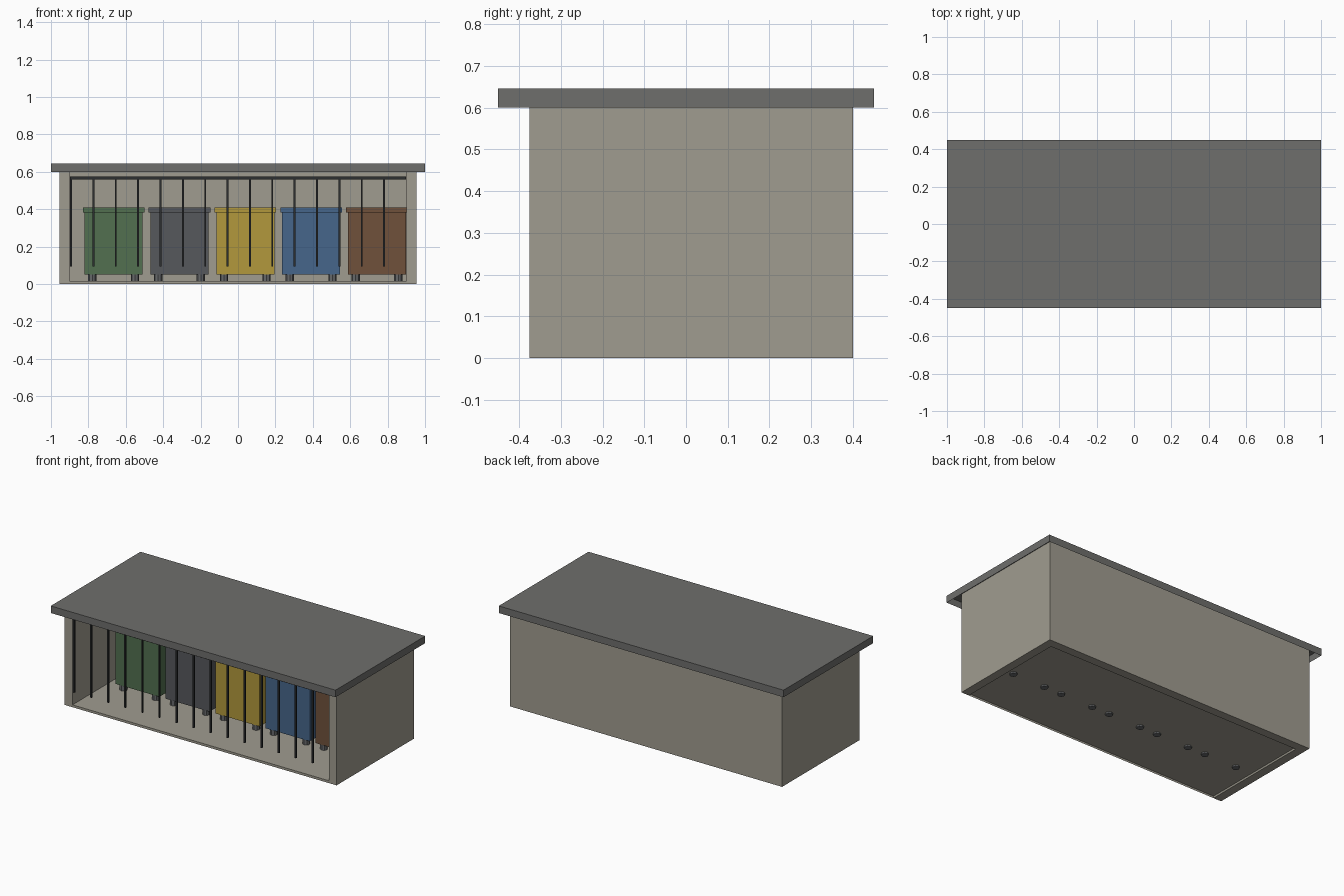
import bpy, bmesh
from mathutils import Matrix, Vector

if "Cube" in bpy.data.objects:
    bpy.data.objects.remove(bpy.data.objects["Cube"])


def material(name, hex_rgb):
    def lin(c):
        c /= 255
        return c / 12.92 if c < 0.04045 else ((c + 0.055) / 1.055) ** 2.4
    m = bpy.data.materials.new(name)
    m.diffuse_color = (*[lin(int(hex_rgb[i:i + 2], 16)) for i in (0, 2, 4)], 1)
    m.use_nodes = True
    m.node_tree.nodes["Principled BSDF"].inputs["Base Color"].default_value = m.diffuse_color
    return m


def finish(bm, name, mat):
    bmesh.ops.recalc_face_normals(bm, faces=bm.faces)
    me = bpy.data.meshes.new(name)
    bm.to_mesh(me)
    bm.free()
    ob = bpy.data.objects.new(name, me)
    bpy.context.collection.objects.link(ob)
    me.materials.append(mat)
    return ob


def add_box(bm, lo, hi):
    lo, hi = Vector(lo), Vector(hi)
    mat = Matrix.Translation((lo + hi) / 2) @ Matrix.Diagonal((*(hi - lo), 1))
    return bmesh.ops.create_cube(bm, size=1, matrix=mat)["verts"]


def box(name, lo, hi, mat):
    bm = bmesh.new()
    add_box(bm, lo, hi)
    return finish(bm, name, mat)


def tray(name, lo, hi, t, mat):
    """Box hollowed from below, leaving a thin rim."""
    bm = bmesh.new()
    add_box(bm, lo, hi)
    bmesh.ops.recalc_face_normals(bm, faces=bm.faces)
    bottom = min(bm.faces, key=lambda f: f.calc_center_median().z)
    bmesh.ops.inset_region(bm, faces=[bottom], thickness=t)
    for v in bottom.verts:
        v.co.z = hi[2] - t
    return finish(bm, name, mat)


wall = material("wall_stone", "a09c90")
roof = material("roof_grey", "6e6e6c")
steel = material("dark_steel", "2c2e30")
rubber = material("wheel_grey", "66686a")

# Three-sided shell, open at the front
bm = bmesh.new()
outline = [(-.955, -.375), (-.9, -.375), (-.9, .345), (.9, .345),
           (.9, -.375), (.955, -.375), (.955, .4), (-.955, .4)]
face = bm.faces.new([bm.verts.new((x, y, 0)) for x, y in outline])
top = bmesh.ops.extrude_face_region(bm, geom=[face])["geom"]
for v in top:
    if isinstance(v, bmesh.types.BMVert):
        v.co.z = .638
finish(bm, "shelter_walls", wall)

# Floor and overhanging roof
tray("floor", (-.9, -.375, 0), (.9, .345, .015), .005, wall)
tray("roof", (-1, -.45, .6), (1, .45, .645), .005, roof)

# Front rail with hanging bars
box("front_rail", (-.897, -.374, .559), (.897, -.358, .575), steel)
for i in range(15):
    x = -.893 + i * .1196
    box(f"front_bar_{i + 1}", (x - .005, -.371, .093), (x + .005, -.361, .56), steel)

# Row of bins, each with a lid and two castors
colours = {"green": "527050", "grey": "56585c", "yellow": "b2993c",
           "blue": "46668b", "brown": "70513b"}
for i, (label, rgb) in enumerate(colours.items()):
    mat = material(label + "_plastic", rgb)
    x = -.665 + i * .352
    box(label + "_bin_body", (x - .155, -.06, .05), (x + .155, .28, .385), mat)
    box(label + "_bin_lid", (x - .165, -.07, .383), (x + .165, .29, .41), mat)
    for side, name in ((-1, "left"), (1, "right")):
        bm = bmesh.new()
        bmesh.ops.create_cone(bm, cap_ends=True, segments=8, radius1=.022, radius2=.022,
                              depth=.052, matrix=Matrix.Translation((x + side * .114, -.036, .026)))
        finish(bm, f"{label}_bin_{name}_castor", rubber)
